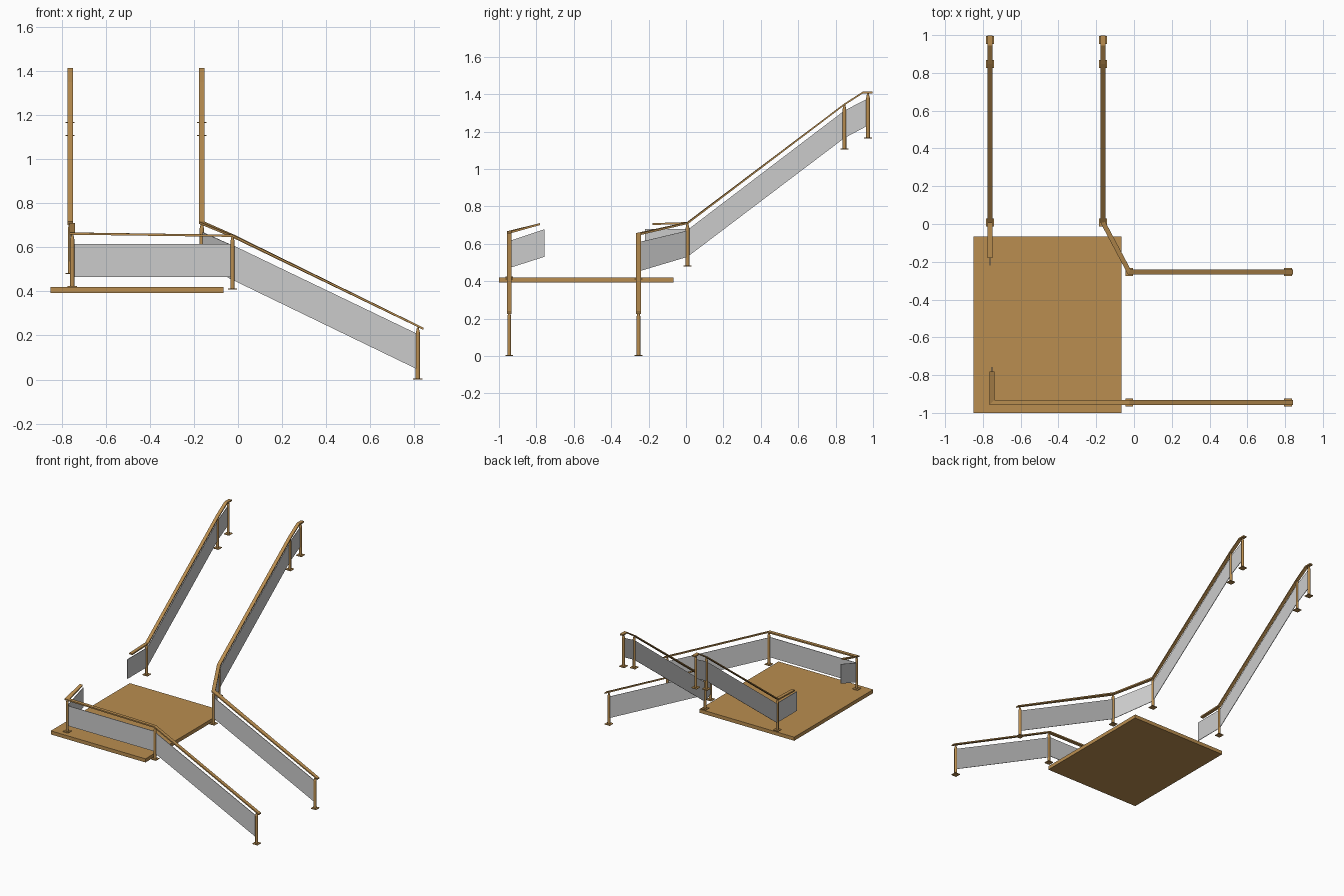
import bpy, bmesh
from mathutils import Vector

if "Cube" in bpy.data.objects:
    bpy.data.objects.remove(bpy.data.objects["Cube"])


def material(name, col):
    m = bpy.data.materials.new(name)
    m.diffuse_color = (*col, 1)
    m.use_nodes = True
    m.node_tree.nodes["Principled BSDF"].inputs["Base Color"].default_value = m.diffuse_color
    return m


WOOD = material("warm wood", (0.49, 0.27, 0.08))
PANEL = material("light grey panel", (0.6, 0.6, 0.6))


def finish(bm, name, mat):
    bmesh.ops.recalc_face_normals(bm, faces=bm.faces)
    me = bpy.data.meshes.new(name)
    bm.to_mesh(me)
    bm.free()
    me.materials.append(mat)
    ob = bpy.data.objects.new(name, me)
    bpy.context.collection.objects.link(ob)
    return ob


def add_box(bm, lo, hi):
    vs = bmesh.ops.create_cube(bm, size=1)["verts"]
    for v in vs:
        v.co = Vector([lo[i] + (v.co[i] + 0.5) * (hi[i] - lo[i]) for i in range(3)])


def loft(bm, rings):
    rings = [[bm.verts.new(p) for p in r] for r in rings]
    n = len(rings[0])
    for a, b in zip(rings, rings[1:]):
        for i in range(n):
            j = (i + 1) % n
            bm.faces.new((a[i], a[j], b[j], b[i]))
    bm.faces.new(rings[0][::-1])
    bm.faces.new(rings[-1])


def sweep(name, pts, half_w, mat):
    """Strip along pts (x, y, z_low, z_high), mitred in plan."""
    bm = bmesh.new()
    rings = []
    for i, (x, y, z0, z1) in enumerate(pts):
        normals = []
        for a, b in ((i - 1, i), (i, i + 1)):
            if a >= 0 and b < len(pts):
                d = Vector((pts[b][0] - pts[a][0], pts[b][1] - pts[a][1])).normalized()
                normals.append(Vector((-d.y, d.x)))
        n = sum(normals, Vector((0, 0))).normalized()
        n *= half_w / n.dot(normals[0])
        rings.append([(x - n.x, y - n.y, z0), (x + n.x, y + n.y, z0),
                      (x + n.x, y + n.y, z1), (x - n.x, y - n.y, z1)])
    loft(bm, rings)
    return finish(bm, name, mat)


def post(name, x, y, z0, z1):
    """Square foot plate, round shaft and narrowed neck under the rail."""
    bm = bmesh.new()
    add_box(bm, (x - 0.021, y - 0.021, z0), (x + 0.021, y + 0.021, z0 + 0.005))
    for r1, r2, a, b in ((0.01, 0.01, z0 + 0.005, z1 - 0.025), (0.01, 0.004, z1 - 0.025, z1)):
        res = bmesh.ops.create_cone(bm, cap_ends=True, segments=16, radius1=r1, radius2=r2, depth=b - a)
        bmesh.ops.translate(bm, verts=res["verts"], vec=(x, y, (a + b) / 2))
    ob = finish(bm, name, WOOD)
    bpy.ops.object.select_all(action='DESELECT')
    bpy.context.view_layer.objects.active = ob
    ob.select_set(True)
    bpy.ops.object.shade_smooth_by_angle()


def rail(name, pts):
    sweep(name, [(x, y, z - 0.005, z + 0.005) for x, y, z in pts], 0.0125, WOOD)


XL, XR, XC = -0.762, -0.164, -0.752      # upper left, upper right, corner
YF, YB = -0.945, -0.254                  # lower flight front, back
XT, XB = -0.025, 0.816                   # lower flight top and bottom posts

# landing
bm = bmesh.new()
add_box(bm, (-0.85, -1.0, 0.393), (-0.066, -0.066, 0.42))
finish(bm, "landing_platform", WOOD)

# posts
for side, x in (("left", XL), ("right", XR)):
    for i, (y, z0, z1) in enumerate(((0.008, 0.478, 0.71), (0.847, 1.105, 1.343), (0.973, 1.163, 1.405))):
        post(f"upper_post_{side}_{i}", x, y, z0, z1)
for side, y in (("front", YF), ("back", YB)):
    post(f"lower_post_{side}_top", XT, y, 0.408, 0.65)
    post(f"lower_post_{side}_bottom", XB, y, 0.0, 0.235)
post("landing_corner_post", XC, YF, 0.42, 0.66)

# handrails
UP = [(0.008, 0.711), (0.847, 1.345), (0.945, 1.408), (0.998, 1.408)]
rail("upper_left_rail", [(XL, -0.18, 0.705)] + [(XL, y, z) for y, z in UP])
rail("right_rail", [(0.842, YB, 0.23), (XT, YB, 0.652)] + [(XR, y, z) for y, z in UP])
rail("front_rail", [(0.842, YF, 0.23), (XT, YF, 0.652), (XC, YF, 0.662), (XC, -0.78, 0.705)])

# infill panels
T = 0.002
UPP = [(0.008, 0.53, 0.674), (0.847, 1.165, 1.312), (0.973, 1.232, 1.377)]
for side, x in (("left", XL), ("right", XR)):
    sweep(f"upper_panel_{side}", [(x, *p) for p in UPP], T, PANEL)
for side, y in (("front", YF), ("back", YB)):
    sweep(f"lower_panel_{side}", [(XT, y, 0.452, 0.61), (XB, y, 0.045, 0.206)], T, PANEL)
sweep("upper_left_stub_panel", [(XL, -0.22, 0.535, 0.68), (XL, 0.008, 0.535, 0.68)], T, PANEL)
sweep("diagonal_panel", [(XT, YB, 0.452, 0.608), (XR, 0.008, 0.53, 0.67)], T, PANEL)
sweep("landing_front_panel", [(XC, YF, 0.465, 0.615), (XT, YF, 0.465, 0.615)], T, PANEL)
sweep("landing_stub_panel", [(XC, YF, 0.47, 0.615), (XC, -0.757, 0.53, 0.677)], T, PANEL)
